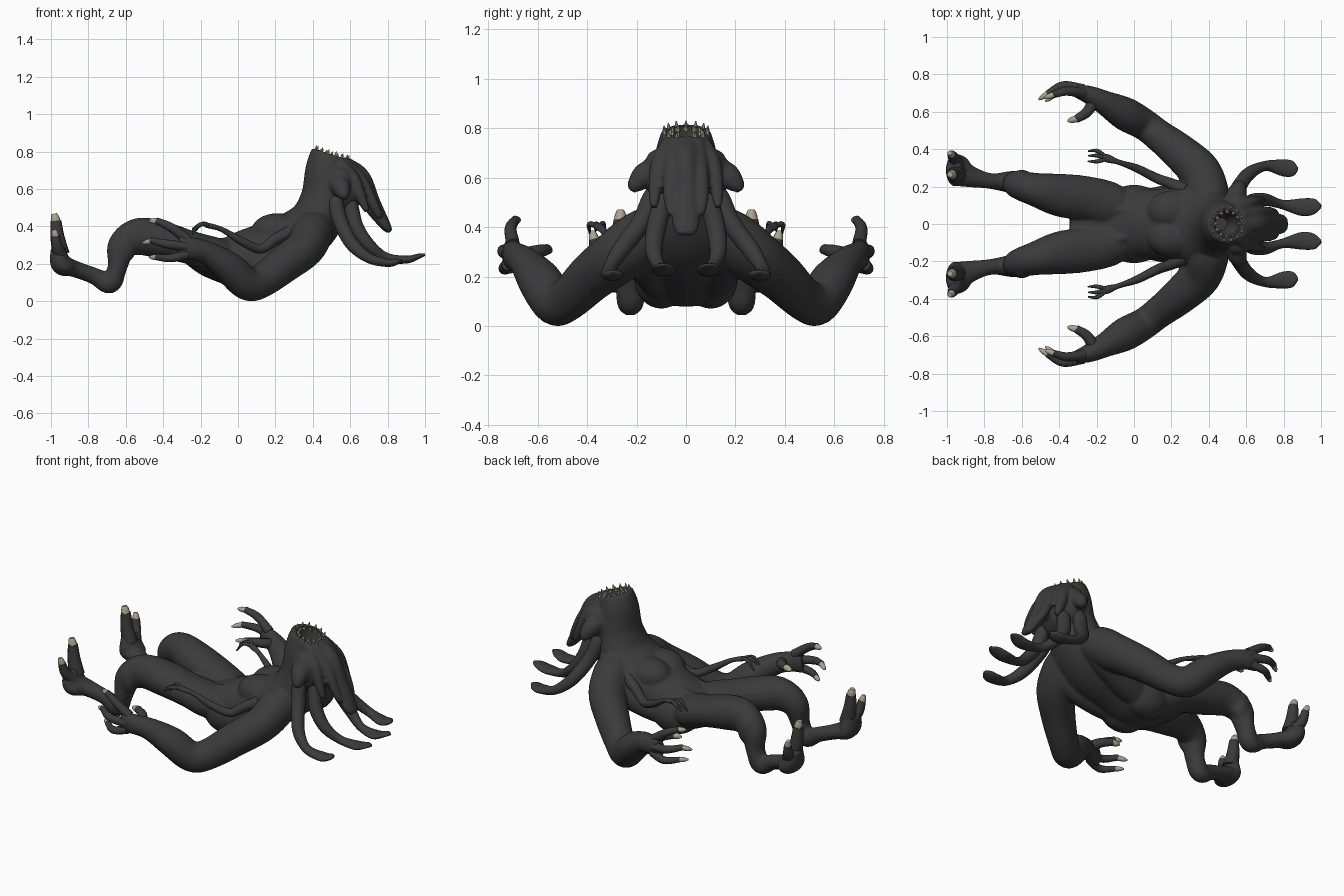
import bpy
import bmesh
import math
from mathutils import Vector, Matrix

default_cube = bpy.data.objects.get("Cube")
if default_cube:
    bpy.data.objects.remove(default_cube, do_unlink=True)

ALONG_Y = Vector((0, 1, 0))
ALONG_Z = Vector((0, 0, 1))


def make_material(name, colour):
    material = bpy.data.materials.new(name)
    material.use_nodes = True
    material.diffuse_color = (*colour, 1)
    shader = material.node_tree.nodes["Principled BSDF"]
    shader.inputs["Base Color"].default_value = (*colour, 1)
    shader.inputs["Roughness"].default_value = 0.7
    return material


skin = make_material("charcoal skin", (.043, .043, .043))
claw_colour = make_material("bone claw", (.42, .36, .28))
tooth_colour = make_material("aged tooth", (.42, .37, .26))


def spline(points, steps):
    """Catmull-Rom samples through points given as x, y, z, width, height."""
    keys = [Vector(p if len(p) == 5 else (*p, p[-1])) for p in points]
    keys = [keys[0] * 2 - keys[1]] + keys + [keys[-1] * 2 - keys[-2]]
    samples = []
    for a, b, c, d in zip(keys, keys[1:], keys[2:], keys[3:]):
        for step in range(steps):
            t = step / steps
            samples.append((b * 2 + (c - a) * t + (a * 2 - b * 5 + c * 4 - d) * t ** 2
                            + (b * 3 - a - c * 3 + d) * t ** 3) / 2)
    return samples + [keys[-2]]


def loft(bm, points, mirror=True, reference=ALONG_Y, sides=20, steps=6):
    """Skin elliptical rings along a smooth path, optionally on both sides."""
    samples = spline(points, steps)
    centres = [Vector(s[:3]) for s in samples]
    last = len(samples) - 1
    for flip in ((1, -1) if mirror else (1,)):
        rings = []
        for i, sample in enumerate(samples):
            tangent = (centres[min(i + 1, last)] - centres[max(i - 1, 0)]).normalized()
            across = (reference - tangent * reference.dot(tangent)).normalized()
            upward = tangent.cross(across)
            width, height = max(sample[3], .001), max(sample[4], .001)
            ring = []
            for k in range(sides):
                angle = math.tau * k / sides
                co = (centres[i] + across * width * math.cos(angle)
                      + upward * height * math.sin(angle))
                ring.append(bm.verts.new((co.x, co.y * flip, co.z)))
            rings.append(ring)
        for low, high in zip(rings, rings[1:]):
            for k in range(sides):
                n = (k + 1) % sides
                bm.faces.new((low[k], low[n], high[n], high[k]))
        bm.faces.new(rings[0])
        bm.faces.new(rings[-1])


def lump(bm, centre, size):
    """Mirrored ellipsoid used for rounded masses."""
    for flip in (1, -1):
        place = Matrix.Translation((centre[0], centre[1] * flip, centre[2]))
        bmesh.ops.create_uvsphere(bm, u_segments=24, v_segments=16, radius=1,
                                  matrix=place @ Matrix.Diagonal((*size, 1)))


def finish(bm, name, material):
    bmesh.ops.recalc_face_normals(bm, faces=bm.faces)
    mesh = bpy.data.meshes.new(name)
    bm.to_mesh(mesh)
    bm.free()
    mesh.materials.append(material)
    thing = bpy.data.objects.new(name, mesh)
    bpy.context.collection.objects.link(thing)
    return thing


def smooth(thing, degrees=50):
    bpy.ops.object.select_all(action="DESELECT")
    thing.select_set(True)
    bpy.context.view_layer.objects.active = thing
    bpy.ops.object.shade_smooth_by_angle(angle=math.radians(degrees))


# Torso rising into the tall neck
body = bmesh.new()
loft(body, [(-.34, 0, .28, .09, .03), (-.25, 0, .255, .16, .065), (-.14, 0, .22, .2, .1),
            (0, 0, .22, .185, .145), (.15, 0, .27, .19, .15), (.3, 0, .33, .22, .15),
            (.41, 0, .42, .19, .14), (.465, 0, .55, .15, .13),
            (.475, 0, .7, .125, .115), (.5, 0, .785, .1, .11)],
     mirror=False, sides=32)

# Chest, buttocks and the broad muscles either side of the spine
lump(body, (.21, .07, .375), (.14, .11, .095))
lump(body, (0, .1, .19), (.15, .11, .12))
loft(body, [(.45, .12, .4, .07), (.36, .16, .3, .09), (.2, .13, .22, .085),
            (.04, .1, .18, .08)])

# Head mass, brow lobes and drooping cheeks
lump(body, (.54, .02, .6), (.13, .14, .15))
lump(body, (.55, .115, .64), (.065, .055, .075))
loft(body, [(.52, .1, .64, .05), (.55, .165, .61, .052), (.565, .205, .57, .035),
            (.57, .22, .545, .015)], reference=Vector((1, 0, 0)))

# Hanging crest with parallel folds
loft(body, [(.56, 0, .74, .06, .04), (.655, 0, .665, .05, .05), (.71, 0, .53, .055, .05),
            (.785, 0, .41, .055, .03), (.815, 0, .37, .035, .015)], mirror=False)
loft(body, [(.57, .045, .745, .03), (.665, .06, .64, .03), (.72, .065, .53, .028),
            (.76, .06, .45, .018)])
loft(body, [(.55, .075, .735, .03), (.62, .11, .65, .034), (.66, .125, .55, .028),
            (.69, .13, .48, .016)])

# Main arms, bent at the elbow
loft(body, [(.44, .05, .43, .07, .08), (.4, .16, .37, .11, .11),
            (.36, .27, .285, .115, .105), (.25, .38, .2, .1, .1),
            (.13, .475, .11, .085, .09), (.05, .535, .093, .085, .09),
            (-.05, .59, .18, .09, .085), (-.16, .65, .255, .065, .065),
            (-.24, .69, .28, .05, .06), (-.32, .715, .29, .032, .07)])

# Legs with raised heels and upturned feet
loft(body, [(-.01, .06, .22, .08, .08), (-.12, .1, .24, .12, .1),
            (-.25, .135, .285, .12, .09), (-.4, .155, .325, .115, .1),
            (-.53, .185, .345, .09, .1), (-.62, .21, .29, .075, .08),
            (-.645, .225, .18, .06, .052), (-.685, .225, .098, .055, .058),
            (-.77, .23, .135, .042, .045), (-.88, .255, .175, .06, .045),
            (-.945, .285, .2, .09, .057), (-.965, .29, .29, .065, .037)])

# Calf and knee swellings
lump(body, (-.6, .24, .3), (.06, .05, .09))

# Raised folds on the belly
loft(body, [(.06, .05, .355, .02), (-.08, .075, .32, .02), (-.2, .035, .305, .018)])

# Fuse the masses and hollow the mouth
blended = finish(body, "blended_body", skin)
fuse = blended.modifiers.new("fuse", "REMESH")
fuse.mode = "VOXEL"
fuse.voxel_size = .009
relax = blended.modifiers.new("relax", "SMOOTH")
relax.factor = .5
relax.iterations = 6
cutter_mesh = bmesh.new()
loft(cutter_mesh, [(.515, 0, .84, .08), (.495, 0, .77, .07), (.465, 0, .64, .035)],
     mirror=False)
cutter = finish(cutter_mesh, "mouth_cutter", skin)
cutter.hide_render = True
hollow = blended.modifiers.new("hollow", "BOOLEAN")
hollow.operation = "DIFFERENCE"
hollow.object = cutter
bpy.context.view_layer.update()
graph = bpy.context.evaluated_depsgraph_get()
fused_mesh = bpy.data.meshes.new_from_object(blended.evaluated_get(graph))
blended.modifiers.clear()
blended.data = fused_mesh
blended.name = "body"
bpy.data.objects.remove(cutter, do_unlink=True)
smooth(blended)

# Face tentacles with flattened tips
tentacles = bmesh.new()
loft(tentacles, [(.53, .08, .6, .03), (.525, .135, .52, .04), (.55, .18, .42, .04),
                 (.61, .265, .305, .036), (.7, .31, .23, .027),
                 (.8, .3, .205, .045, .022), (.85, .295, .212, .04, .016),
                 (.875, .295, .22, .01, .006)])
loft(tentacles, [(.57, .05, .6, .03), (.6, .085, .52, .04), (.63, .12, .4, .04),
                 (.7, .13, .3, .034), (.79, .105, .235, .025),
                 (.9, .09, .222, .047, .021), (.965, .095, .24, .04, .014),
                 (1, .095, .248, .01, .006)])
smooth(finish(tentacles, "face_tentacles", skin))

# Thin secondary arms lying along the flanks
small_arms = bmesh.new()
loft(small_arms, [(.28, .18, .37, .035), (.2, .215, .33, .03), (.12, .245, .28, .026),
                  (.02, .295, .32, .022), (-.08, .33, .38, .014),
                  (-.14, .35, .4, .022, .014), (-.17, .36, .405, .014)], sides=12)
for side, drop in ((.39, .375), (.365, .385), (.335, .355)):
    loft(small_arms, [(-.14, .35, .4, .011), (-.195, side, .412, .011),
                      (-.245, side, drop, .004)], sides=8)
smooth(finish(small_arms, "small_arms", skin))

# Fingers and toes, each ending in a claw
digits = bmesh.new()
claws = bmesh.new()


def digit(path, radius, tip, reference, bluntness=.2):
    sizes = (radius * 1.2, radius, radius * .75)
    loft(digits, [(*p, r) for p, r in zip(path, sizes)], reference=reference, sides=12)
    near = Vector(path[-1]).lerp(Vector(path[-2]), .1)
    middle = near.lerp(Vector(tip), .6)
    loft(claws, [(*near, radius * .72), (*middle, radius * .6),
                 (*tip, radius * bluntness)], reference=reference, sides=10)


digit([(-.27, .7, .33), (-.36, .71, .395), (-.435, .69, .43)], .024,
      (-.475, .675, .43), ALONG_Z)
digit([(-.27, .72, .29), (-.38, .74, .305), (-.465, .695, .325)], .023,
      (-.51, .665, .31), ALONG_Z)
digit([(-.27, .72, .25), (-.36, .735, .23), (-.435, .685, .235)], .022,
      (-.475, .655, .235), ALONG_Z)
digit([(-.21, .67, .28), (-.25, .6, .3), (-.31, .56, .31)], .028,
      (-.355, .55, .305), ALONG_Z)
digit([(-.945, .265, .25), (-.965, .265, .34), (-.973, .265, .43)], .038,
      (-.983, .265, .468), ALONG_Y, .4)
digit([(-.945, .32, .24), (-.965, .355, .29), (-.975, .372, .35)], .03,
      (-.985, .38, .383), ALONG_Y, .4)
smooth(finish(digits, "fingers_and_toes", skin))
smooth(finish(claws, "claws", claw_colour))

# Two rings of teeth around the tilted mouth rim
teeth = bmesh.new()
axis = Vector((.28, 0, .96))
forward = Vector((.96, 0, -.28))
for count, ring_radius, length, lean in ((14, .088, .032, .1), (12, .068, .025, -.4)):
    for k in range(count):
        angle = math.tau * k / count
        outward = forward * math.cos(angle) + ALONG_Y * math.sin(angle)
        root = Vector((.498, 0, .775)) + outward * ring_radius
        tip = root + (axis + outward * lean) * length
        loft(teeth, [(*root, .012), (*tip, .002)], mirror=False, sides=6, steps=1)
smooth(finish(teeth, "teeth", tooth_colour))
